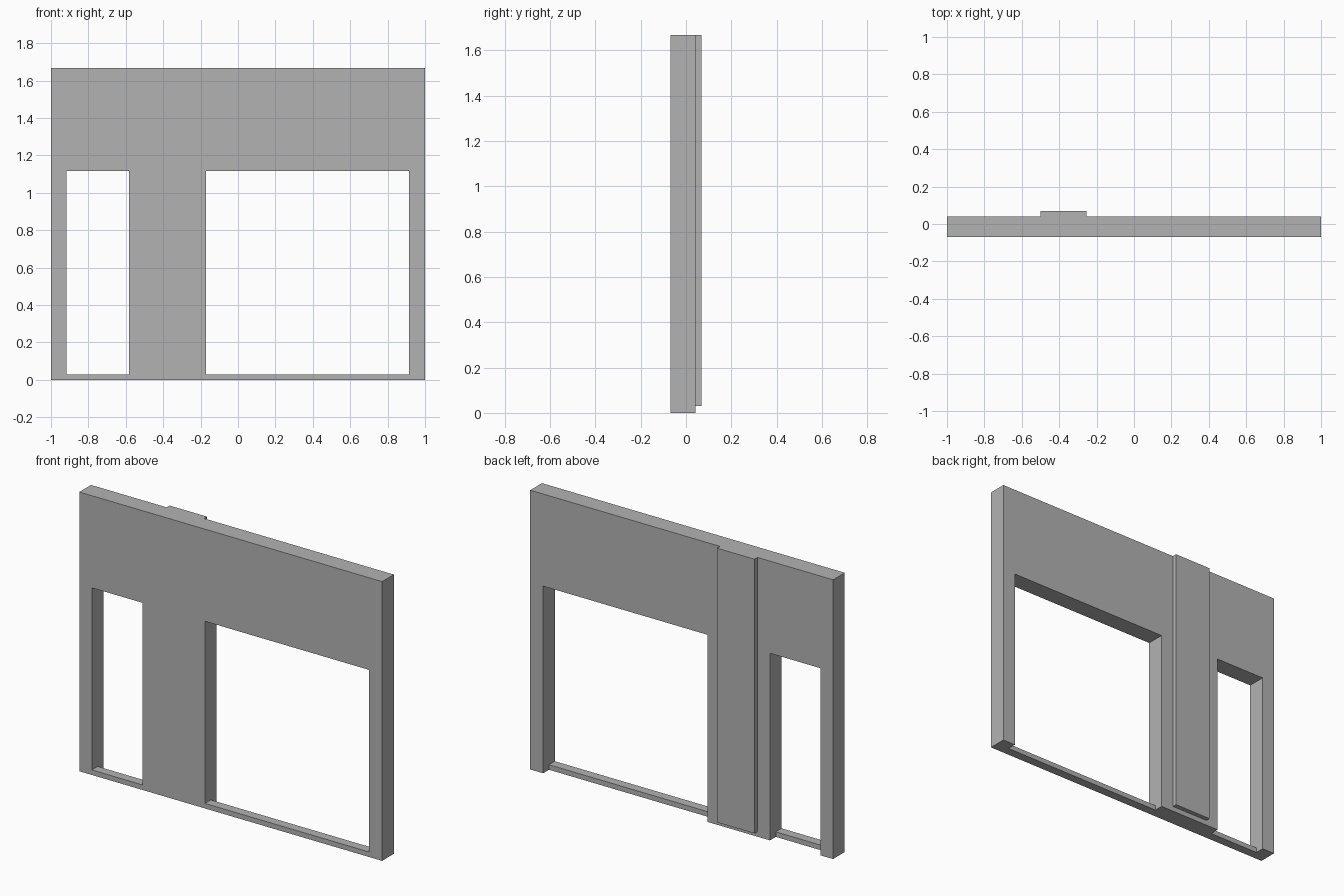
import bpy, bmesh

if "Cube" in bpy.data.objects:
    bpy.data.objects.remove(bpy.data.objects["Cube"])

FRONT, BACK, PIER_BACK = -0.069, 0.041, 0.069
HEIGHT, SILL_Z, SILL_Y, HEAD_Z = 1.667, 0.03, -0.014, 1.117

grey = bpy.data.materials.new("plain grey")
grey.diffuse_color = (0.45, 0.45, 0.45, 1)
grey.use_nodes = True
grey.node_tree.nodes["Principled BSDF"].inputs["Base Color"].default_value = grey.diffuse_color


def extrude_x(name, x0, x1, profile):
    """Solid made by sweeping a (y, z) profile from x0 to x1."""
    bm = bmesh.new()
    face = bm.faces.new([bm.verts.new((x0, y, z)) for y, z in profile])
    swept = bmesh.ops.extrude_face_region(bm, geom=[face])["geom"]
    verts = [v for v in swept if isinstance(v, bmesh.types.BMVert)]
    bmesh.ops.translate(bm, vec=(x1 - x0, 0, 0), verts=verts)
    bmesh.ops.recalc_face_normals(bm, faces=bm.faces)
    mesh = bpy.data.meshes.new(name)
    bm.to_mesh(mesh)
    bm.free()
    mesh.materials.append(grey)
    obj = bpy.data.objects.new(name, mesh)
    bpy.context.collection.objects.link(obj)
    return obj


def rect(y0, y1, z0, z1):
    return [(y0, z0), (y1, z0), (y1, z1), (y0, z1)]


# Wall panel
wall = extrude_x("wall", -1, 1, rect(FRONT, BACK, 0, HEIGHT))

# Openings: stepped cutters leave a half-depth sill flush with the front
step = [(-0.3, SILL_Z), (SILL_Y, SILL_Z), (SILL_Y, -0.2),
        (0.3, -0.2), (0.3, HEAD_Z), (-0.3, HEAD_Z)]
for name, x0, x1 in (("narrow_opening_cutter", -0.917, -0.583),
                     ("wide_opening_cutter", -0.17, 0.915)):
    cutter = extrude_x(name, x0, x1, step)
    cutter.hide_render = True
    cutter.hide_viewport = False
    cutter.display_type = 'WIRE'
    mod = wall.modifiers.new(name, 'BOOLEAN')
    mod.operation = 'DIFFERENCE'
    mod.solver = 'EXACT'
    mod.object = cutter

# Raised pier on the back, stopping just above the ground
extrude_x("back_pier", -0.5, -0.253, rect(BACK, PIER_BACK, SILL_Z, HEIGHT))
